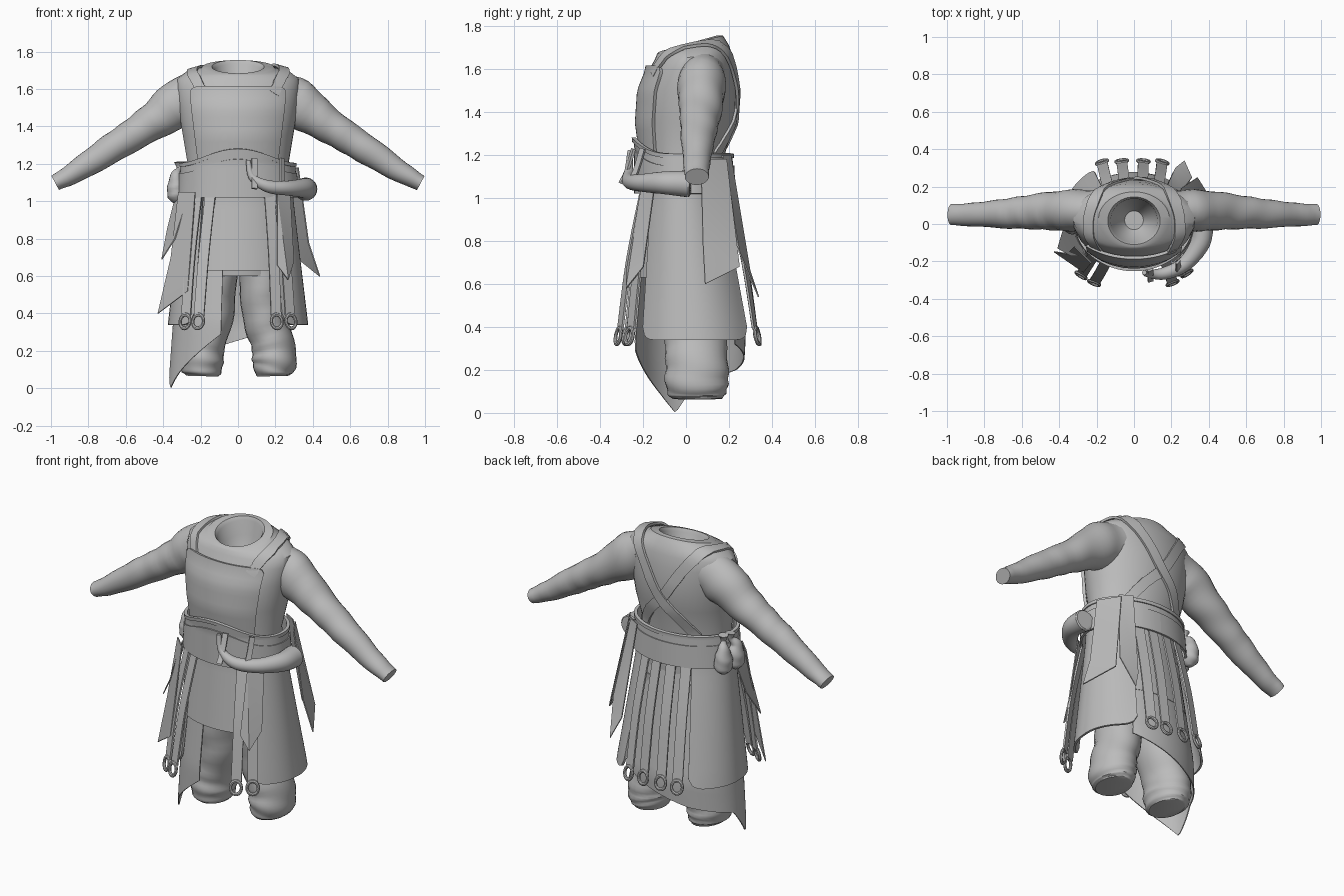
import bpy, bmesh, math
from mathutils import Vector, Matrix
from mathutils.bvhtree import BVHTree

if "Cube" in bpy.data.objects:
    bpy.data.objects.remove(bpy.data.objects["Cube"])

grey = bpy.data.materials.new("plain_grey")
grey.use_nodes = True
grey.diffuse_color = (0.5, 0.5, 0.5, 1)
grey.node_tree.nodes["Principled BSDF"].inputs["Base Color"].default_value = (0.5, 0.5, 0.5, 1)


def finish(name, bm, thick=0):
    bmesh.ops.recalc_face_normals(bm, faces=bm.faces)
    if thick:
        bmesh.ops.solidify(bm, geom=bm.faces[:], thickness=thick)
        bmesh.ops.recalc_face_normals(bm, faces=bm.faces)
    mesh = bpy.data.meshes.new(name)
    bm.to_mesh(mesh)
    bm.free()
    mesh.materials.append(grey)
    for p in mesh.polygons:
        p.use_smooth = True
    mesh.set_sharp_from_angle(angle=math.radians(40))
    ob = bpy.data.objects.new(name, mesh)
    bpy.context.collection.objects.link(ob)
    return ob


def grid(name, rows, closed=False, caps=(False, False), thick=0):
    """Skin a list of equally long point rows."""
    bm = bmesh.new()
    vs = [[bm.verts.new(p) for p in r] for r in rows]
    n = len(rows[0])
    for a, b in zip(vs, vs[1:]):
        for i in range(n if closed else n - 1):
            j = (i + 1) % n
            bm.faces.new((a[i], a[j], b[j], b[i]))
    for flag, ring in zip(caps, (vs[0], vs[-1])):
        if flag:
            bm.faces.new(ring)
    return finish(name, bm, thick)


def lerp(table, t):
    """Linear lookup in rows sorted by their first value."""
    for a, b in zip(table, table[1:]):
        if t <= b[0]:
            f = max(0, (t - a[0]) / (b[0] - a[0]))
            return [p + (q - p) * f for p, q in zip(a[1:], b[1:])]
    return list(table[-1][1:])


def spline(pts, n=5):
    """Catmull-Rom samples of tuples of any length."""
    out = []
    q = [pts[0]] + list(pts) + [pts[-1]]
    for i in range(len(pts) - 1):
        a, b, c, d = q[i:i + 4]
        for k in range(n):
            t = k / n
            out.append([0.5 * (2*B + (C-A)*t + (2*A-5*B+4*C-D)*t*t + (3*B-A-3*C+D)*t**3)
                        for A, B, C, D in zip(a, b, c, d)])
    return out + [list(pts[-1])]


# Body envelope: height, half width, front y, back y
SHELL = [(0, .385, -.25, .27), (.35, .36, -.26, .29), (1, .285, -.2, .19), (1.2, .27, -.2, .18),
         (1.35, .295, -.22, .225), (1.5, .32, -.21, .235), (1.6, .33, -.17, .225)]


def ellipse(rx, yf, yb, deg, z, off=0):
    a = math.radians(deg)
    return Vector(((rx + off) * math.cos(a), (yf + yb) / 2 + ((yb - yf) / 2 + off) * math.sin(a), z))


def on_shell(deg, z, off=0):
    return ellipse(*lerp(SHELL, z), deg, z, off)


def panel(name, a0, a1, lo, hi, off, thick=.012, r_lo=0, r_hi=0, flare=0, nu=36, nv=14):
    """Cloth wrapped round the envelope, with optional round corners and flared back hem."""
    rows = []
    for i in range(nu + 1):
        u = i / nu
        a = a0 + (a1 - a0) * u
        t = max(0, abs(2 * u - 1) - .75) / .25
        drop = 1 - math.sqrt(1 - t * t)
        zl = (lo(a) if callable(lo) else lo) + r_lo * drop
        zh = (hi(a) if callable(hi) else hi) - r_hi * drop
        out = flare * max(0, math.sin(math.radians(a)))
        rows.append([on_shell(a, zl + (zh - zl) * k / nv, off + out * (1 - k / nv)) for k in range(nv + 1)])
    return grid(name, rows, thick=thick)


def tube(name, pts, ref, caps=(True, True), fold=0, n=24):
    """Loft ellipses along a path of (x, y, z, r1, r2)."""
    s = spline(pts)
    rows = []
    for i, p in enumerate(s):
        t = (Vector(s[min(i + 1, len(s) - 1)][:3]) - Vector(s[max(i - 1, 0)][:3])).normalized()
        side = t.cross(Vector(ref)).normalized()
        up = side.cross(t)
        row = []
        for k in range(n):
            a = math.tau * k / n
            w = 1 + fold * math.sin(i * 1.3 + 2 * math.sin(a + i * .2))
            row.append(Vector(p[:3]) + side * p[3] * w * math.cos(a) + up * p[4] * w * math.sin(a))
        rows.append(row)
    return grid(name, rows, closed=True, caps=caps)


# Torso with sunken neck opening: z, half width, front, back, backward tilt
rings = [(.6, .23, -.15, .17, 0), (.85, .26, -.18, .18, 0)] + [r + (0,) for r in SHELL[2:]]
rings += [(1.655, .325, -.145, .215, .06), (1.69, .28, -.135, .2, .12), (1.708, .2, -.128, .182, .2),
          (1.718, .19, -.122, .172, .25), (1.72, .14, -.11, .145, .28), (1.7, .125, -.1, .135, .3),
          (1.62, .11, -.08, .13, .3), (1.53, .05, -.03, .07, 0)]
rows = []
for z, rx, yf, yb, tilt in rings:
    row = [ellipse(rx, yf, yb, d, z) for d in range(0, 360, 8)]
    for p in row:
        p.z += tilt * (p.y - (yf + yb) / 2)
    rows.append(row)
torso = grid("tunic_torso", rows, closed=True, caps=(True, True))
bvh = BVHTree.FromPolygons([v.co.copy() for v in torso.data.vertices],
                           [p.vertices[:] for p in torso.data.polygons])

# Sleeves and trouser legs
SLEEVE = [(.2, .075, 1.57, .125, .105), (.31, .072, 1.525, .132, .112), (.44, .07, 1.435, .102, .103),
          (.57, .063, 1.35, .085, .09), (.7, .055, 1.267, .077, .078), (.87, .05, 1.157, .058, .062),
          (.977, .05, 1.098, .042, .056)]
LEG = [(.12, .02, .9, .13, .16), (.13, .03, .6, .125, .16), (.145, .04, .38, .12, .145),
       (.185, .05, .24, .115, .145), (.195, .05, .15, .12, .148), (.19, .05, .09, .105, .135),
       (.19, .05, .065, .085, .115)]
for s, label in ((1, "left"), (-1, "right")):
    flip = lambda pts: [(s * p[0],) + p[1:] for p in pts]
    tube(label + "_sleeve", flip(SLEEVE), (0, 1, 0), fold=.025)
    tube(label + "_trouser_leg", flip(LEG), (0, 1, 0), fold=.025)

# Apron bib, belt and skirt panels
panel("bib", -138, -42, 1.15, 1.615, .018, .016, r_hi=.03)
panel("front_apron", -130, -52, .63, 1.05, .004)
panel("back_apron", 45, 135, .62, 1.05, -.01)
panel("left_side_panel", -50, 58, .34, 1.06, .012, r_lo=.06, flare=.045)
panel("right_side_panel", 122, 230, .34, 1.06, .012, r_lo=.06, flare=.045)
peak = lambda a: 1.205 + .075 * max(0, -math.sin(math.radians(a))) ** 4
panel("belt_upper", -270, 90, 1.12, peak, .036, .012, nu=72)
panel("belt_edge", -270, 90, lambda a: peak(a) - .02, peak, .042, .014, nu=72, nv=2)
panel("belt_lower", -270, 90, 1.02, lambda a: peak(a) - .055, .042, .012, nu=72)
HEM = [(55, .32), (120, .2), (170, .15), (194, 0), (212, .09), (255, .29)]
panel("ragged_underskirt", 255, 55, lambda a: lerp(HEM, a)[0], .9, -.012, .006, nu=60)


def ribbon(name, pts, width, out, thick=.012, fit=None):
    """Flat strap; out gives the facing direction at a point."""
    s = [Vector(p) for p in spline(pts)]
    rows = []
    for i, p in enumerate(s):
        t = s[min(i + 1, len(s) - 1)] - s[max(i - 1, 0)]
        side = t.cross(out(p)).normalized() * width / 2
        row = [p + side * k for k in (-1, 0, 1)]
        if fit:
            hits = [bvh.find_nearest(q) for q in row]
            row = [h[0] + h[1] * fit * (1 if h[1].dot(out(p)) > 0 else -1) for h in hits]
        rows.append(row)
    return grid(name, rows, thick=thick)


# Shoulder straps crossing on the back
STRAP = [(.2, -.18, 1.585), (.235, -.13, 1.66), (.245, .02, 1.71), (.21, .13, 1.71), (.12, .23, 1.59),
         (.015, .25, 1.43), (-.1, .24, 1.31), (-.2, .18, 1.18)]
for s, label in ((1, "left"), (-1, "right")):
    ribbon(label + "_shoulder_strap", [(s * x, y, z) for x, y, z in STRAP], .062,
           lambda p: p - Vector((0, .03, 1.4)), .014, fit=.016 + .004 * s)

# Hanging straps with metal rings: top x, y and bottom x, y
HANG = [(-.15, -.205, -.21, -.31), (-.22, -.175, -.28, -.27), (.17, -.205, .205, -.31), (.22, -.175, .28, -.26),
        (-.14, .2, -.17, .325), (-.05, .215, -.065, .33), (.045, .215, .05, .33), (.13, .2, .15, .325)]
for i, (x0, y0, x1, y1) in enumerate(HANG):
    facing = Vector((x1 * .6, y1, 0)).normalized()
    top, end = Vector((x0, y0, 1.03)), Vector((x1, y1, .39))
    mid = top.lerp(end, .5) + facing * .012
    ribbon(f"hanging_strap_{i + 1}", [top, mid, end], .058, lambda p: facing, .01)
    bpy.ops.mesh.primitive_torus_add(major_radius=.031, minor_radius=.009, major_segments=24, minor_segments=8)
    ring = bpy.context.object
    ring.name = f"strap_ring_{i + 1}"
    down = (end - top).normalized()
    side = down.cross(facing).normalized()
    ring.matrix_world = (Matrix.Translation(end + down * .033)
                         @ Matrix((side, down * 1.2, side.cross(down))).transposed().to_4x4())
    ring.data.materials.append(grey)
    bpy.ops.object.shade_smooth_by_angle()

# Torn rags tucked in the belt
RAGS = {
    "right_front_rag": [(-.23, -.21, 1.05), (-.32, -.12, 1.05), (-.36, -.16, .7), (-.43, -.15, .4), (-.27, -.26, .52)],
    "right_side_rag": [(-.26, -.17, 1.05), (-.33, .01, 1.05), (-.38, -.03, .85), (-.41, -.13, .69), (-.34, -.17, .8)],
    "left_front_rag": [(.21, -.21, 1.04), (.28, -.15, 1.04), (.3, -.2, .68), (.27, -.28, .58), (.21, -.28, .66)],
    "left_side_rag": [(.325, .07, 1.18), (.25, .19, 1.18), (.34, .25, .68), (.44, .09, .6), (.38, .08, .78)],
    "left_back_rag": [(.25, .17, 1.2), (.18, .21, 1.2), (.22, .3, .66), (.27, .34, .54), (.31, .25, .75)],
}
for name, pts in RAGS.items():
    bm = bmesh.new()
    bm.faces.new([bm.verts.new(p) for p in pts])
    bmesh.ops.triangulate(bm, faces=bm.faces[:])
    finish(name, bm, .006)

# Drinking horn with a hollow mouth, and its loops
HORN = [(.055, -.26, 1.22, .012), (.075, -.265, 1.13, .02), (.16, -.265, 1.08, .033), (.27, -.215, 1.07, .04),
        (.355, -.1, 1.07, .053), (.362, .01, 1.065, .062), (.362, .015, 1.065, .05), (.357, -.05, 1.065, .03)]
tube("horn", [p + (p[3],) for p in HORN[:6]], (1, 1, 1), caps=(True, False))
tube("horn_mouth", [p + (p[3],) for p in HORN[5:]], (1, 1, 1), caps=(False, True))
for i, (x, y) in enumerate(((.09, -.25), (.24, -.205))):
    ribbon(f"horn_loop_{i + 1}", [(x, y, 1.23), (x, y - .03, 1.13), (x, y - .06, 1.07)], .03,
           lambda p: Vector((p.x, p.y, 0)))

# Pair of tied pouches on the right hip
for i, y in enumerate((.0, .095)):
    x = -.33 + .15 * y
    tube(f"pouch_{i + 1}", [(x, y, .99, .015, .015), (x, y, 1.02, .045, .05), (x, y, 1.08, .048, .054),
                            (x, y, 1.14, .03, .034), (x + .015, y * .5 + .025, 1.175, .014, .014),
                            (x + .015, y * .5 + .025, 1.21, .028, .026)], (0, 1, 0), fold=.04, n=16)
